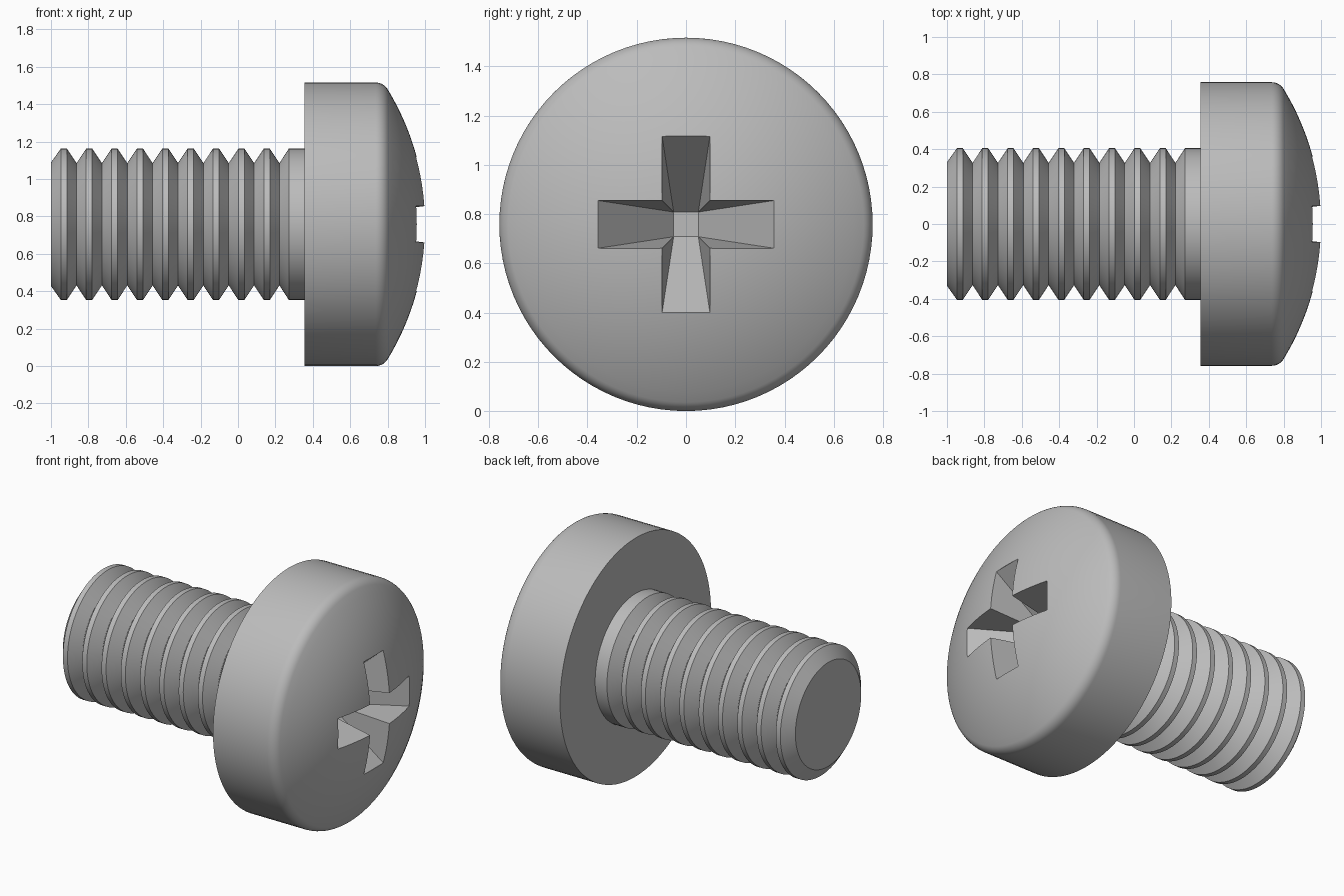
import bpy, bmesh, math
from mathutils import Matrix, Vector

if "Cube" in bpy.data.objects:
    bpy.data.objects.remove(bpy.data.objects["Cube"], do_unlink=True)

AXIS_Z = 0.758        # height of the screw's axis
SEGMENTS = 96
DOME_R, DOME_TOP = 1.385, 1.003
DOME_X = DOME_TOP - DOME_R

steel = bpy.data.materials.new("steel_grey")
steel.use_nodes = True
GREY = (0.5, 0.5, 0.5, 1)
steel.diffuse_color = GREY
steel.node_tree.nodes["Principled BSDF"].inputs["Base Color"].default_value = GREY


def finish(bm, name):
    """Turn a bmesh into a steel object lying on the screw's axis."""
    bmesh.ops.recalc_face_normals(bm, faces=bm.faces)
    mesh = bpy.data.meshes.new(name)
    bm.to_mesh(mesh)
    bm.free()
    mesh.materials.append(steel)
    obj = bpy.data.objects.new(name, mesh)
    obj.location.z = AXIS_Z
    bpy.context.collection.objects.link(obj)
    return obj


def lathe(profile, name):
    """Revolve (x, radius) points about the x axis; ends lie on the axis."""
    bm = bmesh.new()
    verts = [bm.verts.new((x, 0, r)) for x, r in profile]
    edges = [bm.edges.new(pair) for pair in zip(verts, verts[1:])]
    bmesh.ops.spin(bm, geom=verts + edges, cent=(0, 0, 0), axis=(1, 0, 0),
                   angle=math.tau, steps=SEGMENTS, use_merge=True)
    bmesh.ops.remove_doubles(bm, verts=bm.verts, dist=1e-5)
    return finish(bm, name)


def select_only(obj):
    bpy.ops.object.select_all(action="DESELECT")
    obj.select_set(True)
    bpy.context.view_layer.objects.active = obj


# Threaded shaft: a row of flat-topped ridges, then a plain neck
PITCH, RIDGES = 0.1356, 9
ROOT, CREST = 0.327, 0.405
shaft_profile = [(-1, 0), (-1, ROOT + 0.003)]
for i in range(RIDGES):
    mid = -0.931 + i * PITCH
    shaft_profile += [(mid - 0.016, CREST), (mid + 0.016, CREST),
                      (mid + PITCH / 2, ROOT)]
shaft_profile += [(0.272, CREST), (0.4, CREST), (0.4, 0)]
shaft = lathe(shaft_profile, "threaded_shaft")

# Head: flat underside, straight rim, rounded shoulder and shallow dome
RIM, FILLET = 0.758, 0.075
fillet_r = RIM - FILLET
fillet_x = DOME_X + math.sqrt((DOME_R - FILLET) ** 2 - fillet_r ** 2)
tangent = math.asin(fillet_r / (DOME_R - FILLET))
head_profile = [(0.355, 0), (0.355, RIM)]
for i in range(9):
    a = math.pi / 2 + (tangent - math.pi / 2) * i / 8
    head_profile.append((fillet_x + FILLET * math.cos(a),
                         fillet_r + FILLET * math.sin(a)))
for i in range(1, 17):
    a = tangent * (1 - i / 16)
    head_profile.append((DOME_X + DOME_R * math.cos(a), DOME_R * math.sin(a)))
head = lathe(head_profile, "domed_head")

# Cross recess cutter: four sloping arms that meet at a small square floor
ARM, HALF, FLOOR, FLOOR_X, LID_X = 0.358, 0.097, 0.05, 0.6, 1.1


def on_dome(y, z):
    return Vector((DOME_X + math.sqrt(DOME_R ** 2 - y * y - z * z) + 0.001, y, z))


bm = bmesh.new()
outline, floor = [], []
for k in range(4):
    turn = Matrix.Rotation(k * math.pi / 2, 3, "X")
    for y, z in ((ARM, -HALF), (ARM, HALF), (HALF, HALF)):
        outline.append(bm.verts.new(turn @ on_dome(y, z)))
    floor.append(bm.verts.new(turn @ Vector((FLOOR_X, FLOOR, FLOOR))))
lid = [bm.verts.new((LID_X, v.co.y, v.co.z)) for v in outline]
bm.faces.new(floor)
bm.faces.new(lid)
for k in range(4):
    tip_a, tip_b, inner = outline[3 * k:3 * k + 3]
    before = outline[3 * k - 1]
    bm.faces.new((tip_a, tip_b, floor[k], floor[k - 1]))
    bm.faces.new((tip_b, inner, floor[k]))
    bm.faces.new((before, tip_a, floor[k - 1]))
for i in range(12):
    bm.faces.new((outline[i - 1], outline[i], lid[i], lid[i - 1]))
cutter = finish(bm, "recess_cutter")
cutter.hide_render = True

cut = head.modifiers.new("cross_recess", "BOOLEAN")
cut.operation, cut.solver, cut.object = "DIFFERENCE", "EXACT", cutter
select_only(head)
bpy.ops.object.modifier_apply(modifier=cut.name)
bpy.data.objects.remove(cutter, do_unlink=True)

for part in (shaft, head):
    select_only(part)
    bpy.ops.object.shade_smooth_by_angle(angle=math.radians(25))
